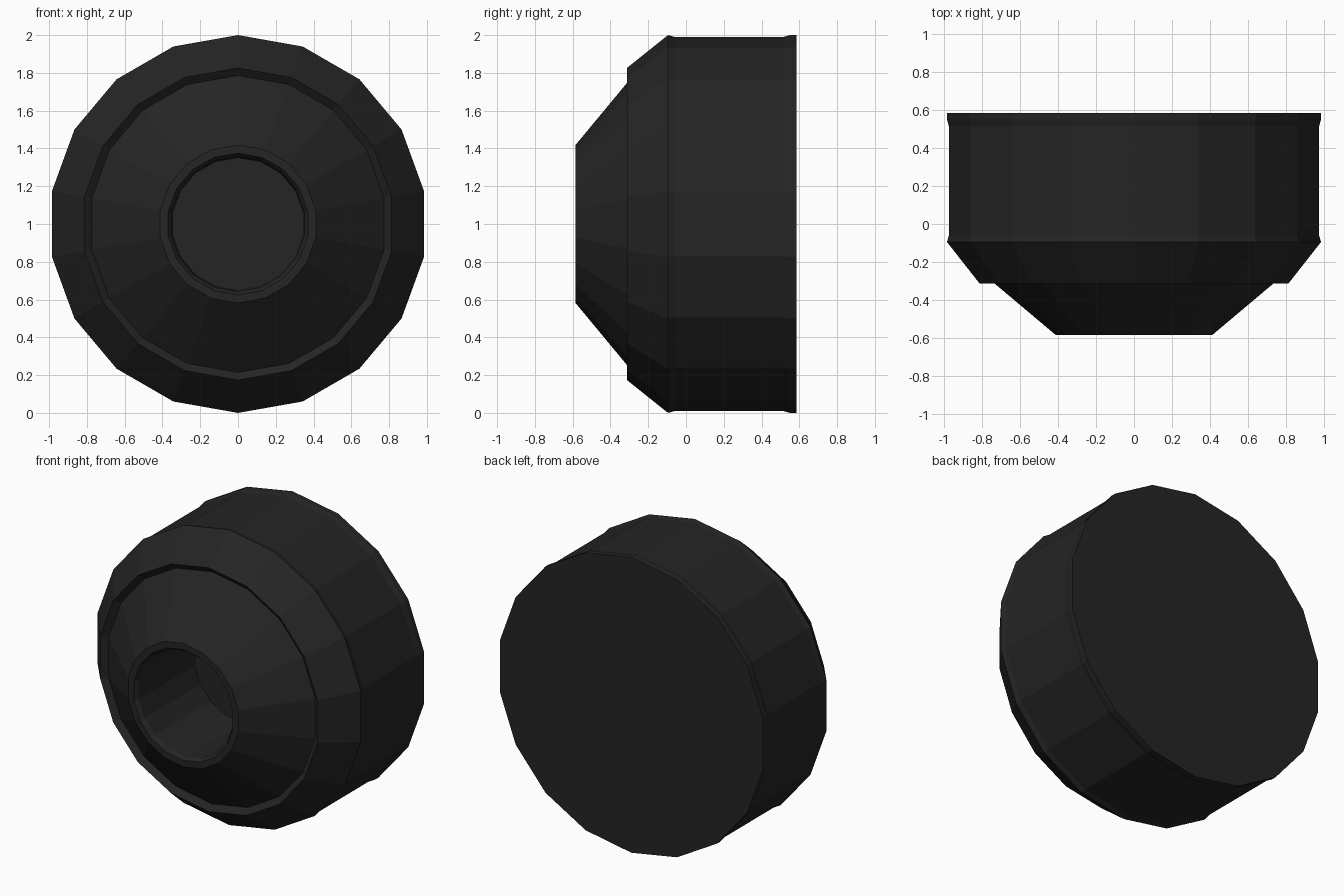
import bpy, bmesh, math

if "Cube" in bpy.data.objects:
    bpy.data.objects.remove(bpy.data.objects["Cube"])

SIDES = 18

# One flat dark colour
mat = bpy.data.materials.new("charcoal black")
mat.diffuse_color = (0.018, 0.018, 0.018, 1)
mat.use_nodes = True
mat.node_tree.nodes["Principled BSDF"].inputs["Base Color"].default_value = mat.diffuse_color

# Profile (radius, y): from the floor of the front hole, over the outside, to the back
profile = [
    (0.350, 0.030),    # hole floor
    (0.355, -0.315),   # hole wall
    (0.357, -0.560),
    (0.375, -0.585),   # chamfered hole lip
    (0.418, -0.585),   # flat front rim
    (0.786, -0.280),   # front cone
    (0.826, -0.313),   # raised collar lip
    (1.000, -0.095),   # shoulder
    (0.990, -0.060),   # recessed barrel
    (0.990, 0.515),
    (1.000, 0.550),    # back rim
    (1.000, 0.585),
]


def lathe(name, points):
    """Spin a profile around the y axis through z = 1 and cap both ends."""
    bm = bmesh.new()
    rings = []
    for r, y in points:
        rings.append([bm.verts.new((r * math.sin(a), y, 1 + r * math.cos(a)))
                      for a in (2 * math.pi * i / SIDES for i in range(SIDES))])
    for a, b in zip(rings, rings[1:]):
        for i in range(SIDES):
            j = (i + 1) % SIDES
            bm.faces.new((a[i], a[j], b[j], b[i]))
    bm.faces.new(rings[0])
    bm.faces.new(rings[-1])
    bmesh.ops.recalc_face_normals(bm, faces=bm.faces)
    mesh = bpy.data.meshes.new(name)
    bm.to_mesh(mesh)
    bm.free()
    mesh.materials.append(mat)
    obj = bpy.data.objects.new(name, mesh)
    bpy.context.collection.objects.link(obj)
    return obj


lathe("round_housing", profile)
